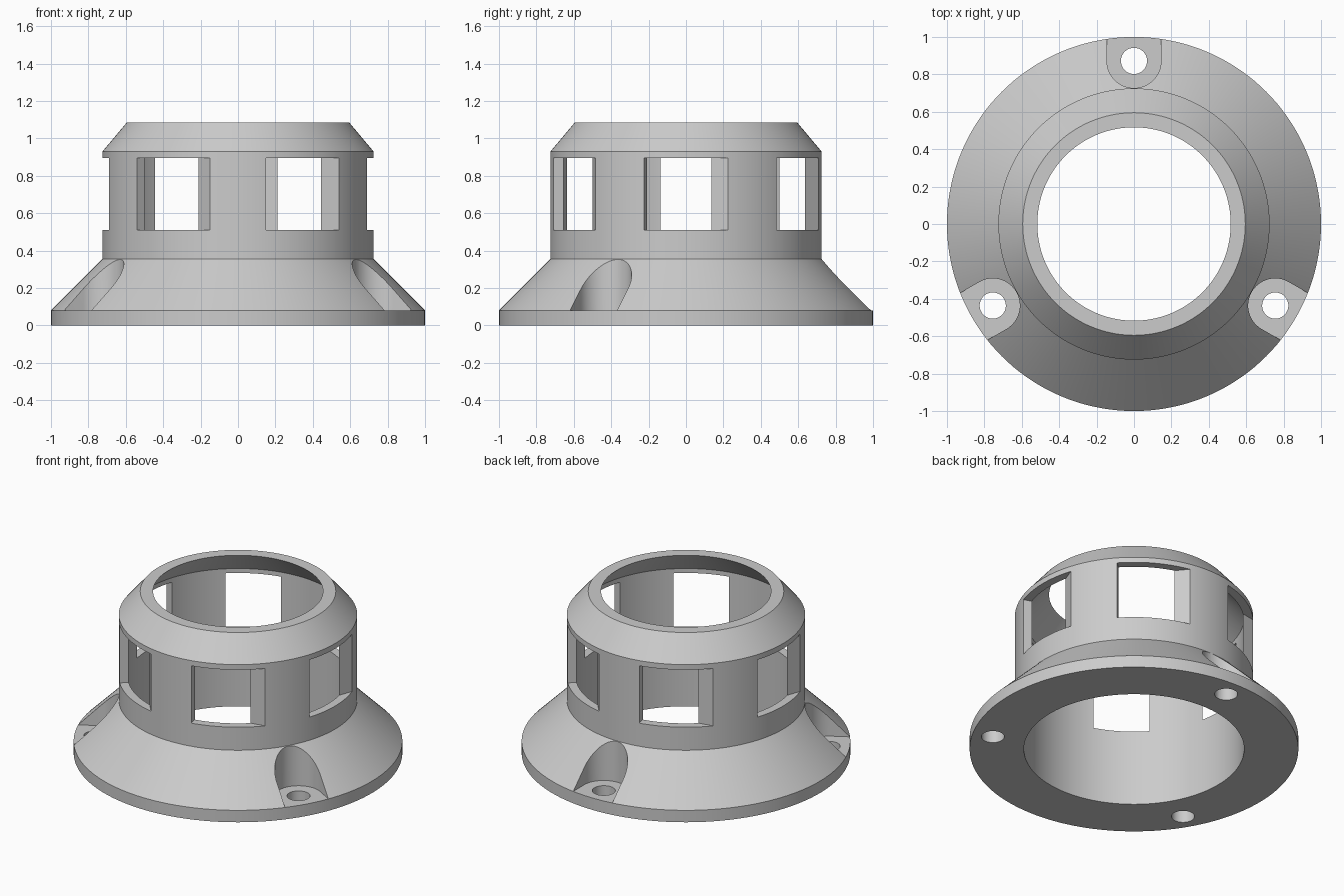
import bpy
import bmesh
from math import sin, cos, pi, radians
from mathutils import Matrix, Vector

if "Cube" in bpy.data.objects:
    bpy.data.objects.remove(bpy.data.objects["Cube"], do_unlink=True)

SEGMENTS = 144
BORE, WALL = 0.67, 0.725        # inner and outer radius of the drum
FLANGE_TOP = 0.08

grey = bpy.data.materials.new("plain grey")
grey.use_nodes = True
grey.diffuse_color = (0.6, 0.6, 0.6, 1)
grey.node_tree.nodes["Principled BSDF"].inputs["Base Color"].default_value = (0.6, 0.6, 0.6, 1)


def make_object(name, bm):
    bmesh.ops.recalc_face_normals(bm, faces=bm.faces)
    mesh = bpy.data.meshes.new(name)
    bm.to_mesh(mesh)
    bm.free()
    mesh.materials.append(grey)
    obj = bpy.data.objects.new(name, mesh)
    bpy.context.collection.objects.link(obj)
    return obj


def add_prism(bm, outline, z0, z1, angle):
    """Extrude a plan outline from z0 to z1, turned about the z axis."""
    turn = Matrix.Rotation(angle, 3, 'Z')
    face = bm.faces.new([bm.verts.new(turn @ Vector((x, y, z0))) for x, y in outline])
    top = bmesh.ops.extrude_face_region(bm, geom=[face])["geom"]
    verts = [v for v in top if isinstance(v, bmesh.types.BMVert)]
    bmesh.ops.translate(bm, verts=verts, vec=(0, 0, z1 - z0))


def polar(r, a):
    return Vector((r * cos(a), r * sin(a)))


def arc(cx, r, a0, a1, n):
    return [Vector((cx, 0)) + polar(r, a0 + (a1 - a0) * i / n) for i in range(n + 1)]


# Turned body: flange, cone, drum and chamfered rim around an open bore
profile = [(BORE, 0), (1, 0), (1, FLANGE_TOP), (WALL, 0.355), (WALL, 0.93),
           (0.595, 1.085), (0.517, 1.085), (BORE, 0.925)]
bm = bmesh.new()
ring = [bm.verts.new((r, 0, z)) for r, z in profile]
edges = [bm.edges.new((v, ring[i - 1])) for i, v in enumerate(ring)]
bmesh.ops.spin(bm, geom=ring + edges, axis=(0, 0, 1), cent=(0, 0, 0),
               angle=2 * pi, steps=SEGMENTS, use_merge=True)
bmesh.ops.remove_doubles(bm, verts=bm.verts, dist=1e-5)
body = make_object("flanged_housing", bm)

# Six windows, each with one radial jamb and one slanted jamb
half = radians(18.1)
outer, inner = polar(WALL, half), polar(BORE, radians(11.65))
slant = (outer - inner) * 0.5
window = [polar(0.6, -half), polar(0.8, -half), Vector((0.78, 0.27)),
          outer + slant, inner - slant]
bm = bmesh.new()
for i in range(6):
    add_prism(bm, window, 0.51, 0.895, i * pi / 3)
window_cutter = make_object("window_cutter", bm)

# Three screw pockets, round inside and open outward, with through holes
pocket = arc(0.872, 0.145, pi / 2, 3 * pi / 2, 32) + [Vector((1.2, -0.145)), Vector((1.2, 0.145))]
hole = arc(0.872, 0.07, 0, 2 * pi, 40)[:-1]
pockets, holes = bmesh.new(), bmesh.new()
for i in range(3):
    angle = pi / 2 + i * 2 * pi / 3
    add_prism(pockets, pocket, FLANGE_TOP, 0.5, angle)
    add_prism(holes, hole, -0.1, 0.4, angle)
pocket_cutter = make_object("pocket_cutter", pockets)
hole_cutter = make_object("hole_cutter", holes)

# Cut the openings, then drop the cutters
bpy.ops.object.select_all(action='DESELECT')
bpy.context.view_layer.objects.active = body
body.select_set(True)
for cutter in (window_cutter, pocket_cutter, hole_cutter):
    cutter.hide_render = True
    mod = body.modifiers.new(cutter.name, 'BOOLEAN')
    mod.operation = 'DIFFERENCE'
    mod.solver = 'EXACT'
    mod.object = cutter
    bpy.ops.object.modifier_apply(modifier=mod.name)
    bpy.data.objects.remove(cutter, do_unlink=True)

bpy.ops.object.shade_smooth_by_angle(angle=radians(25))
